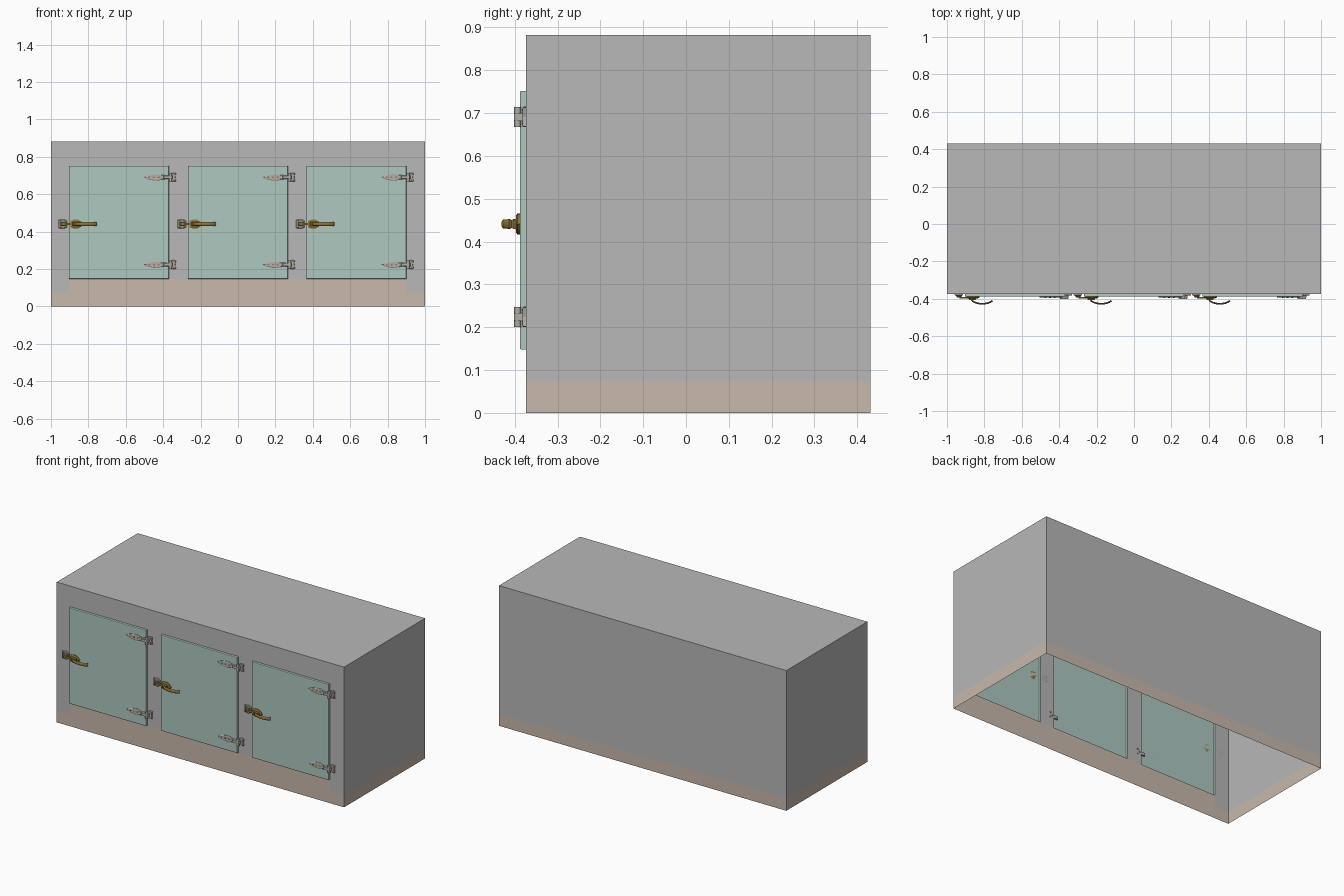
import bpy, bmesh, math
from mathutils import Vector

if "Cube" in bpy.data.objects:
    bpy.data.objects.remove(bpy.data.objects["Cube"])

def mat(name, r, g, b):
    m = bpy.data.materials.new(name)
    m.diffuse_color = (r, g, b, 1)
    m.use_nodes = True
    m.node_tree.nodes["Principled BSDF"].inputs["Base Color"].default_value = m.diffuse_color
    return m

GREY = mat("grey_paint", 0.48, 0.48, 0.48)
BEIGE = mat("beige_base", 0.58, 0.485, 0.41)
TEAL = mat("pale_teal", 0.42, 0.58, 0.53)
BRASS = mat("aged_brass", 0.29, 0.18, 0.04)
STEEL = mat("dull_steel", 0.45, 0.42, 0.39)

YF, YB, H = -0.374, 0.431, 0.882          # wall front, wall back, height
DOORS = [(-0.904, -0.369), (-0.268, 0.267), (0.366, 0.901)]
Z0, Z1 = 0.148, 0.752                      # door bottom and top
YD = -0.388                                # door face

def finish(bm, name, mats, recalc=True, smooth=False):
    if recalc:
        bmesh.ops.recalc_face_normals(bm, faces=bm.faces)
    me = bpy.data.meshes.new(name)
    bm.to_mesh(me)
    bm.free()
    for m in mats:
        me.materials.append(m)
    ob = bpy.data.objects.new(name, me)
    bpy.context.collection.objects.link(ob)
    if smooth:
        bpy.ops.object.select_all(action='DESELECT')
        ob.select_set(True)
        bpy.context.view_layer.objects.active = ob
        bpy.ops.object.shade_smooth_by_angle(angle=math.radians(40))
    return ob

def loft(name, rings, m, caps=(True, True), smooth=False):
    """Skin a list of equal-length point rings."""
    bm = bmesh.new()
    vs = [[bm.verts.new(p) for p in r] for r in rings]
    n = len(vs[0])
    for a, b in zip(vs, vs[1:]):
        for i in range(n):
            j = (i + 1) % n
            bm.faces.new((a[i], a[j], b[j], b[i]))
    if caps[0]:
        bm.faces.new(vs[0])
    if caps[1]:
        bm.faces.new(vs[-1])
    return finish(bm, name, [m], smooth=smooth)

def plate(name, outline, cx, cz, y0, y1, m, bev=0.8):
    """Raised plate from an (x, z) outline, its front edge drawn in a little."""
    def ring(y, s):
        mx = sum(p[0] for p in outline) / len(outline)
        return [(cx + mx + (x - mx) * s, y, cz + z * s) for x, z in outline]
    return loft(name, [ring(y0, 1), ring(y0 + (y1 - y0) * 0.6, 1), ring(y1, bev)], m)

def rod(name, a, b, r, m, n=12):
    """Cylinder from a to b."""
    a, b = Vector(a), Vector(b)
    q = (b - a).to_track_quat('Z', 'Y')
    c = [q @ Vector((r * math.cos(t), r * math.sin(t), 0))
         for t in (2 * math.pi * i / n for i in range(n))]
    return loft(name, [[a + p for p in c], [b + p for p in c]], m, smooth=True)

# cabinet shell: open below, with three door openings at the front
bm = bmesh.new()
def quad(pts, beige):
    f = bm.faces.new([bm.verts.new(p) for p in pts])
    f.material_index = int(beige)
    f.normal_update()
    if f.normal.dot(f.calc_center_median() - Vector((0, 0.03, 0.44))) < 0:
        f.normal_flip()
KICK = 0.075
for lo, hi, beige in ((0, KICK, True), (KICK, H, False)):
    for x in (-1, 1):
        quad([(x, YF, lo), (x, YB, lo), (x, YB, hi), (x, YF, hi)], beige)
    quad([(-1, YB, lo), (1, YB, lo), (1, YB, hi), (-1, YB, hi)], beige)
quad([(-1, YF, H), (1, YF, H), (1, YB, H), (-1, YB, H)], False)
xs = [-1] + [x for d in DOORS for x in d] + [1]
zs = [0, KICK, Z0, Z1, H]
for i, (xa, xb) in enumerate(zip(xs, xs[1:])):
    for k, (za, zb) in enumerate(zip(zs, zs[1:])):
        if i % 2 and k == 2:
            continue
        quad([(xa, YF, za), (xb, YF, za), (xb, YF, zb), (xa, YF, zb)],
             k == 0 or (k == 1 and 0 < i < 6))
bmesh.ops.remove_doubles(bm, verts=bm.verts, dist=1e-5)
finish(bm, "cabinet_shell", [GREY, BEIGE], recalc=False)

# hinge outlines, x measured from the door's right edge
LEAF = [(-0.136, 0), (-0.118, 0.010), (-0.085, 0.017), (-0.055, 0.019), (-0.040, 0.012),
        (-0.012, 0.010), (-0.012, -0.010), (-0.040, -0.012), (-0.055, -0.019),
        (-0.085, -0.017), (-0.118, -0.010)]
FLANGE = [(0.002, -0.016), (0.022, -0.024), (0.038, -0.022), (0.034, 0),
          (0.038, 0.022), (0.022, 0.024), (0.002, 0.016)]

def hinge(e, z):
    plate("hinge_leaf", LEAF, e, z, YD, YD - 0.006, STEEL)
    plate("hinge_flange", FLANGE, e, z, YF, YF - 0.008, STEEL, 0.88)
    plate("hinge_arm", [(-0.03, -0.009), (0.02, -0.009), (0.02, 0.009), (-0.03, 0.009)],
          e, z, YF - 0.004, -0.401, STEEL, 0.85)
    rod("hinge_barrel", (e + 0.008, -0.393, z - 0.023), (e + 0.008, -0.393, z + 0.023), 0.008, STEEL)
    for dx in (-0.105, -0.08, -0.055):
        rod("hinge_leaf_screw", (e + dx, YD, z), (e + dx, YD - 0.007, z), 0.0045, BRASS, 8)
    for dx, dz in ((0.028, 0.014), (0.028, -0.014), (0.014, 0)):
        rod("hinge_frame_screw", (e + dx, YF + 0.004, z + dz), (e + dx, YF - 0.009, z + dz), 0.004, BRASS, 8)

# latch outlines, x measured from the door's left edge
KEEPER = [(-0.056, -0.022), (-0.028, -0.025), (-0.010, -0.018), (-0.010, 0.018),
          (-0.028, 0.025), (-0.056, 0.022)]
BODY = [(0.008, -0.017), (0.028, -0.025), (0.050, -0.023), (0.066, -0.013), (0.078, 0),
        (0.066, 0.013), (0.050, 0.023), (0.028, 0.025), (0.008, 0.017)]

def latch(l, z):
    plate("latch_keeper", KEEPER, l, z, YF, YF - 0.008, STEEL, 0.85)
    plate("latch_keeper_hook", [(-0.045, -0.011), (-0.016, -0.011), (-0.016, 0.011), (-0.045, 0.011)],
          l, z, YF - 0.006, -0.393, BRASS, 0.65)
    for s in (-1, 1):
        rod("keeper_screw", (l - 0.044, YF, z + s * 0.016), (l - 0.044, YF - 0.01, z + s * 0.016), 0.004, BRASS, 8)
    plate("latch_body", BODY, l, z, YD, YD - 0.009, BRASS, 0.78)
    plate("latch_boss", [(0.02, -0.012), (0.06, -0.012), (0.06, 0.012), (0.02, 0.012)],
          l, z, YD - 0.006, -0.407, BRASS, 0.75)
    plate("latch_bolt", [(-0.03, -0.006), (0.03, -0.006), (0.03, 0.006), (-0.03, 0.006)],
          l, z, YD - 0.002, -0.398, BRASS, 0.95)
    # curved lever, swept along a shallow arc
    path = [(0.034, -0.402), (0.042, -0.413), (0.058, -0.421), (0.080, -0.426), (0.102, -0.4265),
            (0.122, -0.423), (0.137, -0.417), (0.147, -0.410)]
    rings = []
    for i, p in enumerate(path):
        a, b = path[max(i - 1, 0)], path[min(i + 1, len(path) - 1)]
        t = Vector((b[0] - a[0], b[1] - a[1], 0)).normalized()
        nrm = Vector((-t.y, t.x, 0))
        w = 0.0085 + 0.003 * i / (len(path) - 1)
        rings.append([Vector((l + p[0], p[1], z)) + nrm * 0.0045 * math.cos(u) + Vector((0, 0, w * math.sin(u)))
                      for u in (2 * math.pi * j / 12 for j in range(12))])
    loft("latch_lever", rings, BRASS, smooth=True)

for l, e in DOORS:
    # door panel: open-backed tray with a chamfered front edge
    def rect(y, d):
        return [(l + d, y, Z0 + d), (e - d, y, Z0 + d), (e - d, y, Z1 - d), (l + d, y, Z1 - d)]
    loft("door_panel", [rect(YF, 0), rect(YD + 0.004, 0), rect(YD + 0.001, 0.0015), rect(YD, 0.005)],
         TEAL, caps=(False, True))
    for z in (0.224, 0.691):
        hinge(e, z)
    latch(l, 0.441)
